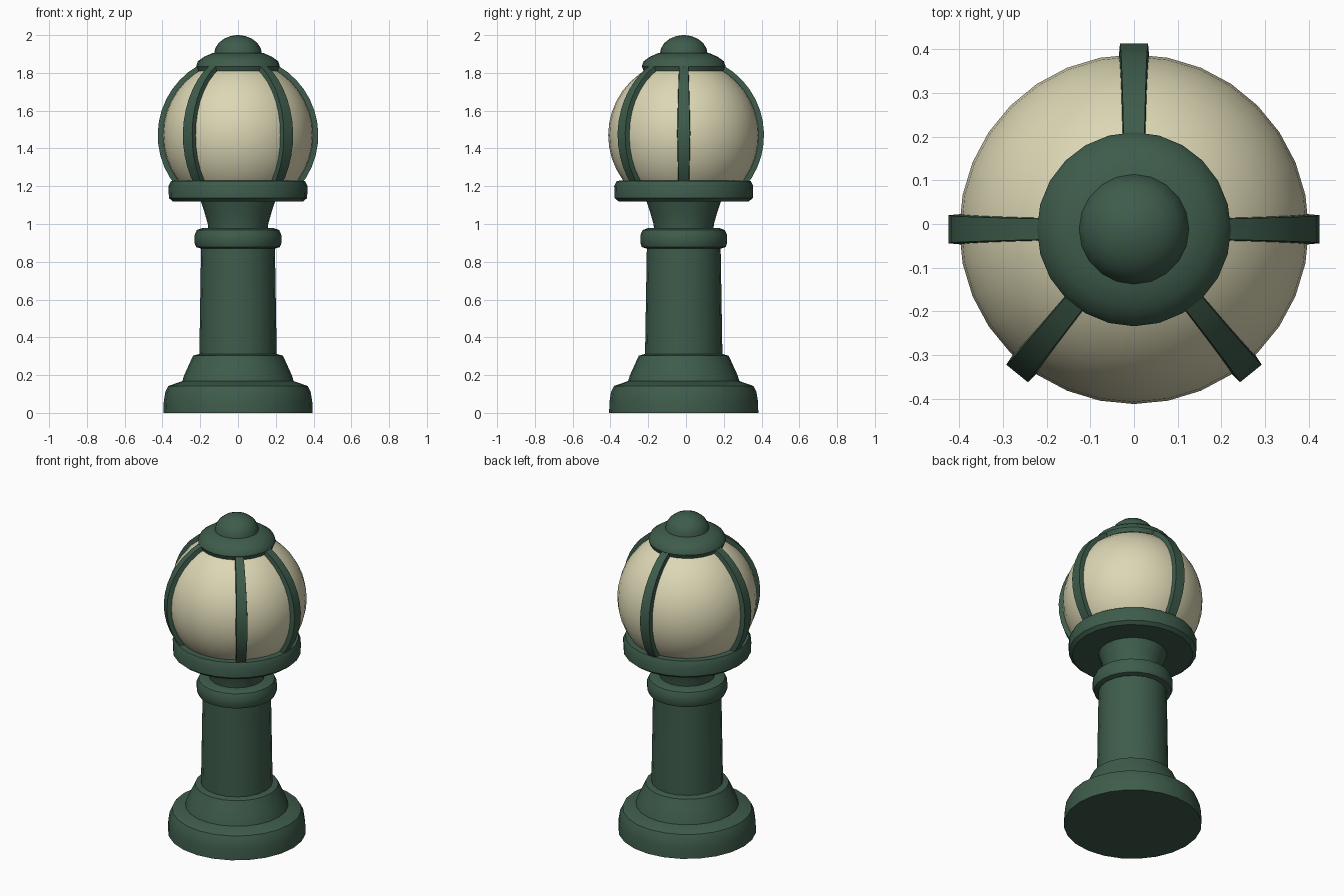
import bpy, bmesh
from math import sin, cos, pi, radians

cube = bpy.data.objects.get("Cube")
if cube:
    bpy.data.objects.remove(cube, do_unlink=True)

AXIS_Y = -0.012          # lamp axis, set forward by the single rear rib
GLOBE_Z = 1.47


def material(name, rgb):
    m = bpy.data.materials.new(name)
    m.use_nodes = True
    m.diffuse_color = (*rgb, 1)
    m.node_tree.nodes["Principled BSDF"].inputs["Base Color"].default_value = (*rgb, 1)
    return m


green = material("dark green paint", (0.048, 0.107, 0.071))
cream = material("cream glass", (0.72, 0.68, 0.46))


def finish(name, bm, mat, angle):
    bmesh.ops.recalc_face_normals(bm, faces=bm.faces)
    mesh = bpy.data.meshes.new(name)
    bm.to_mesh(mesh)
    bm.free()
    mesh.materials.append(mat)
    ob = bpy.data.objects.new(name, mesh)
    bpy.context.collection.objects.link(ob)
    ob.location.y = AXIS_Y
    bpy.ops.object.select_all(action='DESELECT')
    ob.select_set(True)
    bpy.context.view_layer.objects.active = ob
    bpy.ops.object.shade_smooth_by_angle(angle=radians(angle))
    return ob


def lathe(name, profile, sides=24):
    """Closed turned part from (radius, height) points."""
    bm = bmesh.new()
    rings = [[bm.verts.new((r * cos(2 * pi * i / sides), r * sin(2 * pi * i / sides), z))
              for i in range(sides)] for r, z in profile]
    for a, b in zip(rings, rings[1:]):
        for i in range(sides):
            j = (i + 1) % sides
            bm.faces.new((a[i], a[j], b[j], b[i]))
    bm.faces.new(rings[0])
    bm.faces.new(rings[-1])
    return finish(name, bm, green, 35)


def rib(name, heading):
    """Curved bar of rectangular section hugging the globe."""
    bm = bmesh.new()
    steps, h = 12, radians(heading)
    rings = []
    for s in range(steps + 1):
        t = s / steps
        lat = radians(-40 + 100 * t)
        half = 0.036 - 0.008 * abs(2 * t - 0.8)
        ring = []
        for r, w in ((0.385, -half), (0.425, -half * 0.9), (0.425, half * 0.9), (0.385, half)):
            d = r * cos(lat)
            ring.append(bm.verts.new((d * cos(h) - w * sin(h), d * sin(h) + w * cos(h),
                                      GLOBE_Z + r * sin(lat))))
        rings.append(ring)
    for a, b in zip(rings, rings[1:]):
        for i in range(4):
            j = (i + 1) % 4
            bm.faces.new((a[i], a[j], b[j], b[i]))
    bm.faces.new(rings[0])
    bm.faces.new(rings[-1])
    finish(name, bm, green, 35)


# Pedestal and column
lathe("base_plinth", [(0.395, 0), (0.393, 0.06), (0.385, 0.11), (0.37, 0.142), (0.29, 0.17)])
lathe("base_step", [(0.3, 0.15), (0.285, 0.2), (0.262, 0.25), (0.238, 0.303), (0.2, 0.313)])
lathe("column", [(0.205, 0.3), (0.2, 0.6), (0.195, 0.9)], 20)
lathe("column_collar", [(0.19, 0.868), (0.222, 0.878), (0.23, 0.9), (0.23, 0.94),
                        (0.218, 0.968), (0.19, 0.978), (0.14, 0.978)])
lathe("flared_neck", [(0.155, 0.95), (0.16, 1.0), (0.177, 1.06), (0.2, 1.13)], 20)
lathe("globe_tray", [(0.345, 1.12), (0.366, 1.137), (0.368, 1.2), (0.355, 1.228), (0.3, 1.232)])

# Globe
bm = bmesh.new()
bmesh.ops.create_uvsphere(bm, u_segments=32, v_segments=20, radius=0.4)
globe = finish("glass_globe", bm, cream, 60)
globe.location.z = GLOBE_Z

# Cage ribs
for label, heading in (("left", 0), ("back", 90), ("right", 180),
                       ("front_right", 231), ("front_left", 309)):
    rib(label + "_rib", heading)

# Cap and finial
lathe("cap", [(0.17, 1.795), (0.212, 1.81), (0.222, 1.835), (0.212, 1.862),
              (0.18, 1.885), (0.135, 1.905)])
dome = [(0.127 * cos(radians(a)), 1.898 + 0.102 * sin(radians(a))) for a in (0, 18, 36, 54, 72, 86)]
lathe("finial_knob", dome, 20)
